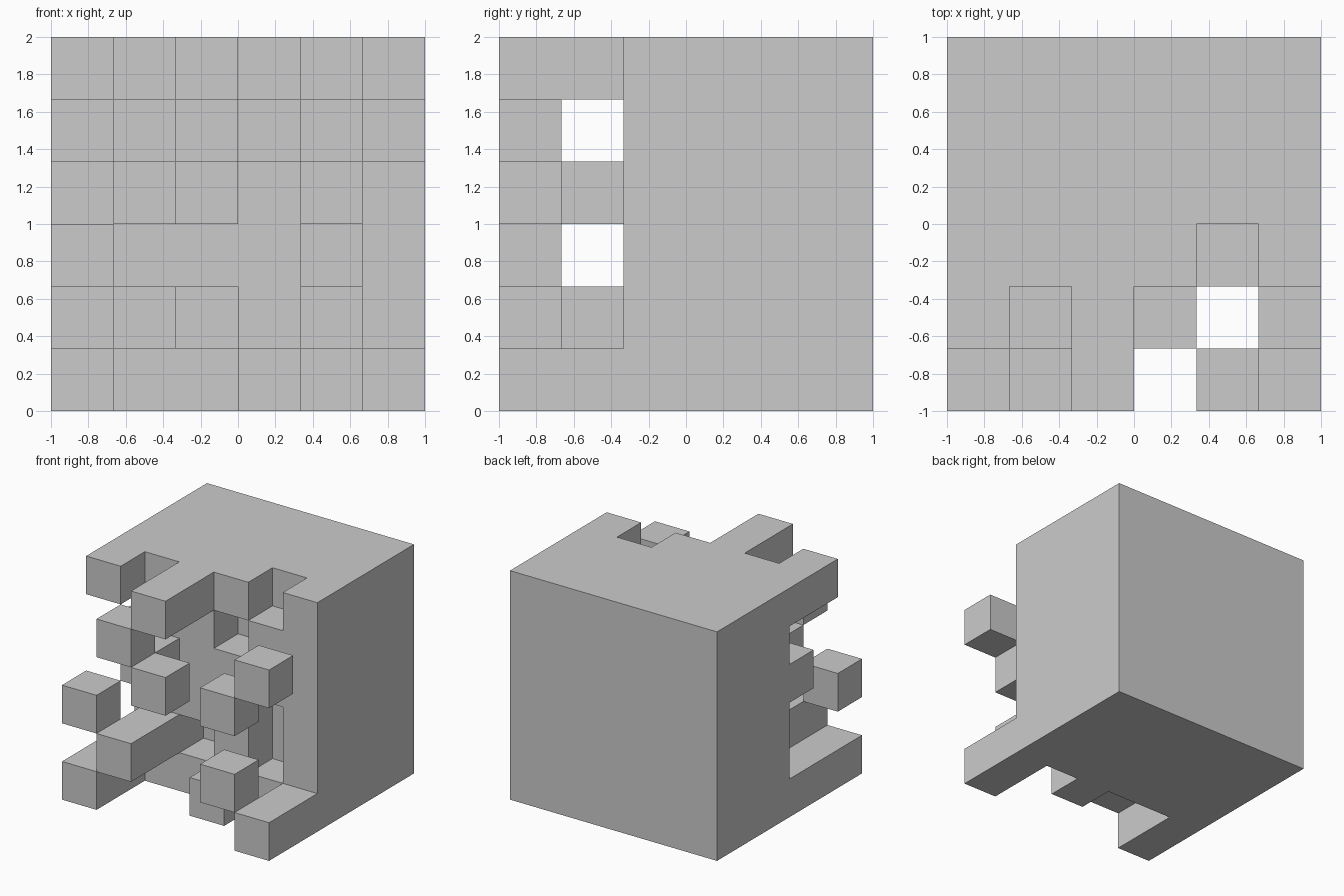
import bpy, bmesh
from mathutils import Vector

if "Cube" in bpy.data.objects:
    bpy.data.objects.remove(bpy.data.objects["Cube"])

N = 6
S = 2.0 / N

# Eroded front layers, front to back; rows run top to bottom, columns left to right
LAYERS = [
    ["..#...", ".#...#", "..#.#.", "#.....", ".#..#.", "#....#"],
    ["#.#...", "......", ".#....", "......", ".#....", "#..#.#"],
    ["####.#", ".##.##", "######", ".###.#", ".#.#.#", "######"],
]


def filled(c):
    i, j, k = c
    if not all(0 <= v < N for v in c):
        return False
    return j >= len(LAYERS) or LAYERS[j][N - 1 - k][i] == "#"


bm = bmesh.new()
verts = {}


def vert(p):
    if p not in verts:
        verts[p] = bm.verts.new((p[0] * S - 1, p[1] * S - 1, p[2] * S))
    return verts[p]


# Outer skin: one square wherever a filled cell meets an empty one
cells = [(i, j, k) for i in range(N) for j in range(N) for k in range(N)]
for c in filter(filled, cells):
    for axis in range(3):
        u, v = (axis + 1) % 3, (axis + 2) % 3
        for side in (0, 1):
            neighbour = list(c)
            neighbour[axis] += 1 if side else -1
            if filled(tuple(neighbour)):
                continue
            corners = []
            for du, dv in ((0, 0), (1, 0), (1, 1), (0, 1)):
                p = list(c)
                p[axis] += side
                p[u] += du
                p[v] += dv
                corners.append(vert(tuple(p)))
            bm.faces.new(corners if side else corners[::-1])

mesh = bpy.data.meshes.new("eroded_block")
bm.to_mesh(mesh)
bm.free()
block = bpy.data.objects.new("eroded_block", mesh)
bpy.context.collection.objects.link(block)
